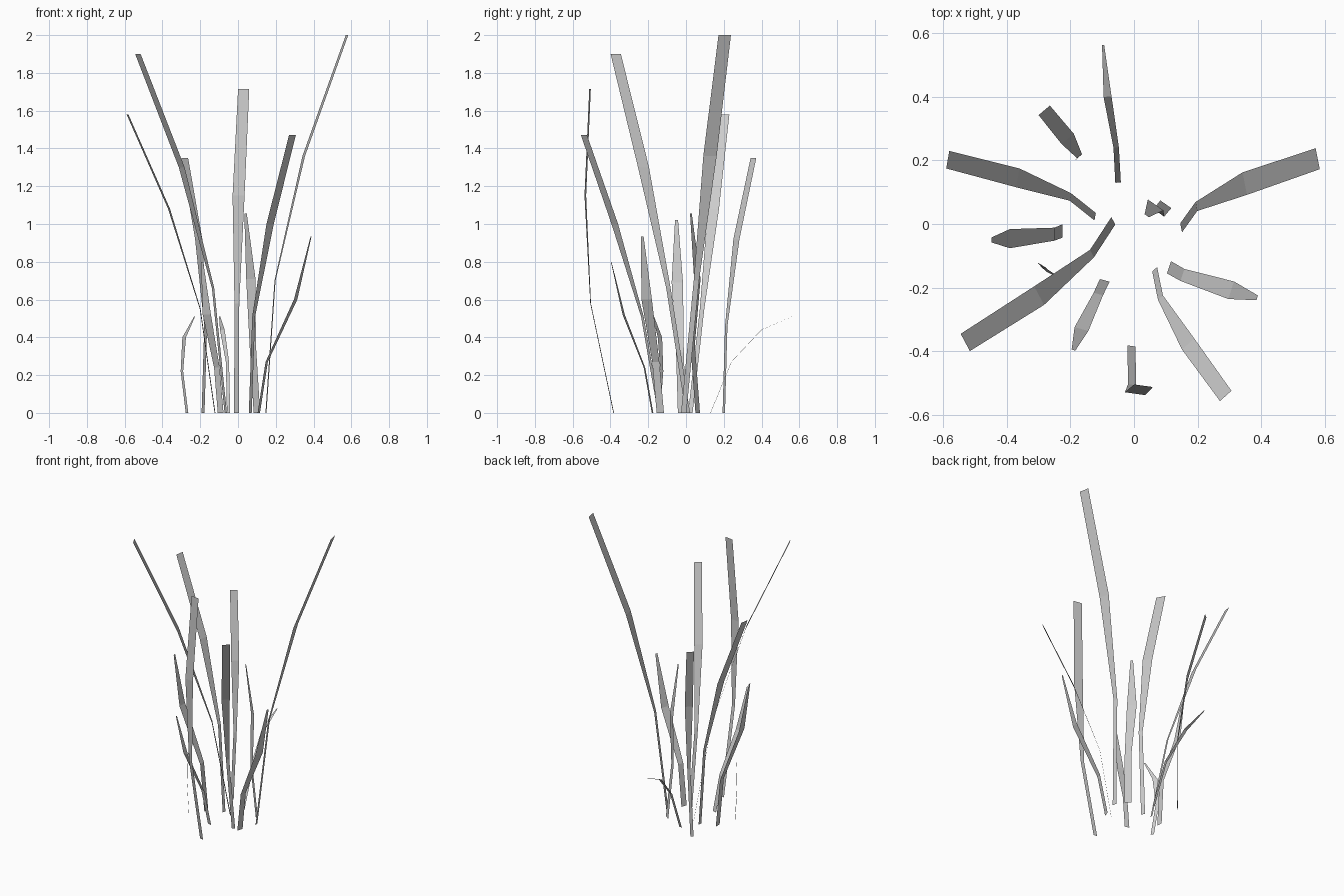
import bpy
from math import radians, cos, sin

# relative width at root, lower bend, upper bend and tip
BLUNT = (0.40, 0.40, 1.0, 0.93)
POINTED = (0.70, 0.68, 1.0, 0.27)


def blade(name, width, angle, profile, path):
    """Flat three-segment grass blade; angle is the plan direction of its width."""
    dx, dy = cos(radians(angle)) / 2, sin(radians(angle)) / 2
    verts = []
    for (x, y, z), k in zip(path, profile):
        w = width * k
        verts += [(x - dx * w, y - dy * w, z), (x + dx * w, y + dy * w, z)]
    faces = [(i, i + 1, i + 3, i + 2) for i in (0, 2, 4)]
    mesh = bpy.data.meshes.new(name)
    mesh.from_pydata(verts, [], faces)
    obj = bpy.data.objects.new(name, mesh)
    bpy.context.collection.objects.link(obj)


# tall blunt blades
blade("tall_blade_right", 0.072, 101, BLUNT,
      [(0.148, -0.012, 0), (0.196, 0.055, 0.70), (0.348, 0.127, 1.36), (0.577, 0.205, 2.0)])
blade("tall_blade_left", 0.066, -62, BLUNT,
      [(-0.065, 0.01, 0), (-0.132, -0.093, 0.66), (-0.298, -0.225, 1.30), (-0.53, -0.372, 1.90)])
blade("tall_blade_front", 0.064, -8, BLUNT,
      [(-0.008, -0.383, 0), (-0.006, -0.505, 0.58), (0.003, -0.533, 1.15), (0.03, -0.508, 1.715)])
blade("tall_blade_back_left", 0.06, 80, BLUNT,
      [(-0.122, 0.023, 0), (-0.20, 0.085, 0.55), (-0.365, 0.145, 1.08), (-0.585, 0.202, 1.58)])
blade("tall_blade_front_right", 0.052, 42, BLUNT,
      [(0.065, -0.142, 0), (0.083, -0.231, 0.51), (0.17, -0.377, 1.0), (0.288, -0.54, 1.47)])
blade("tall_blade_back", 0.05, 40, BLUNT,
      [(-0.185, 0.20, 0), (-0.171, 0.213, 0.46), (-0.208, 0.267, 0.92), (-0.282, 0.357, 1.35)])

# short pointed blades
blade("short_blade_centre", 0.06, -35, POINTED,
      [(0.10, 0.062, 0), (0.078, 0.035, 0.36), (0.068, 0.06, 0.71), (0.04, 0.026, 1.055)])
blade("short_blade_left", 0.06, 90, POINTED,
      [(-0.225, -0.022, 0), (-0.25, -0.032, 0.32), (-0.39, -0.046, 0.69), (-0.447, -0.05, 1.02)])
blade("short_blade_right", 0.058, 72, POINTED,
      [(0.11, -0.136, 0), (0.152, -0.16, 0.27), (0.305, -0.208, 0.60), (0.387, -0.232, 0.935)])
blade("short_blade_front", 0.045, -15, POINTED,
      [(-0.092, -0.177, 0), (-0.112, -0.22, 0.24), (-0.165, -0.33, 0.52), (-0.19, -0.396, 0.80)])
blade("short_blade_back", 0.025, 5, POINTED,
      [(-0.05, 0.13, 0), (-0.056, 0.24, 0.27), (-0.083, 0.40, 0.44), (-0.097, 0.562, 0.51)])
blade("short_blade_front_left", 0.03, -50, POINTED,
      [(-0.27, -0.145, 0), (-0.297, -0.128, 0.22), (-0.285, -0.138, 0.40), (-0.23, -0.172, 0.51)])
